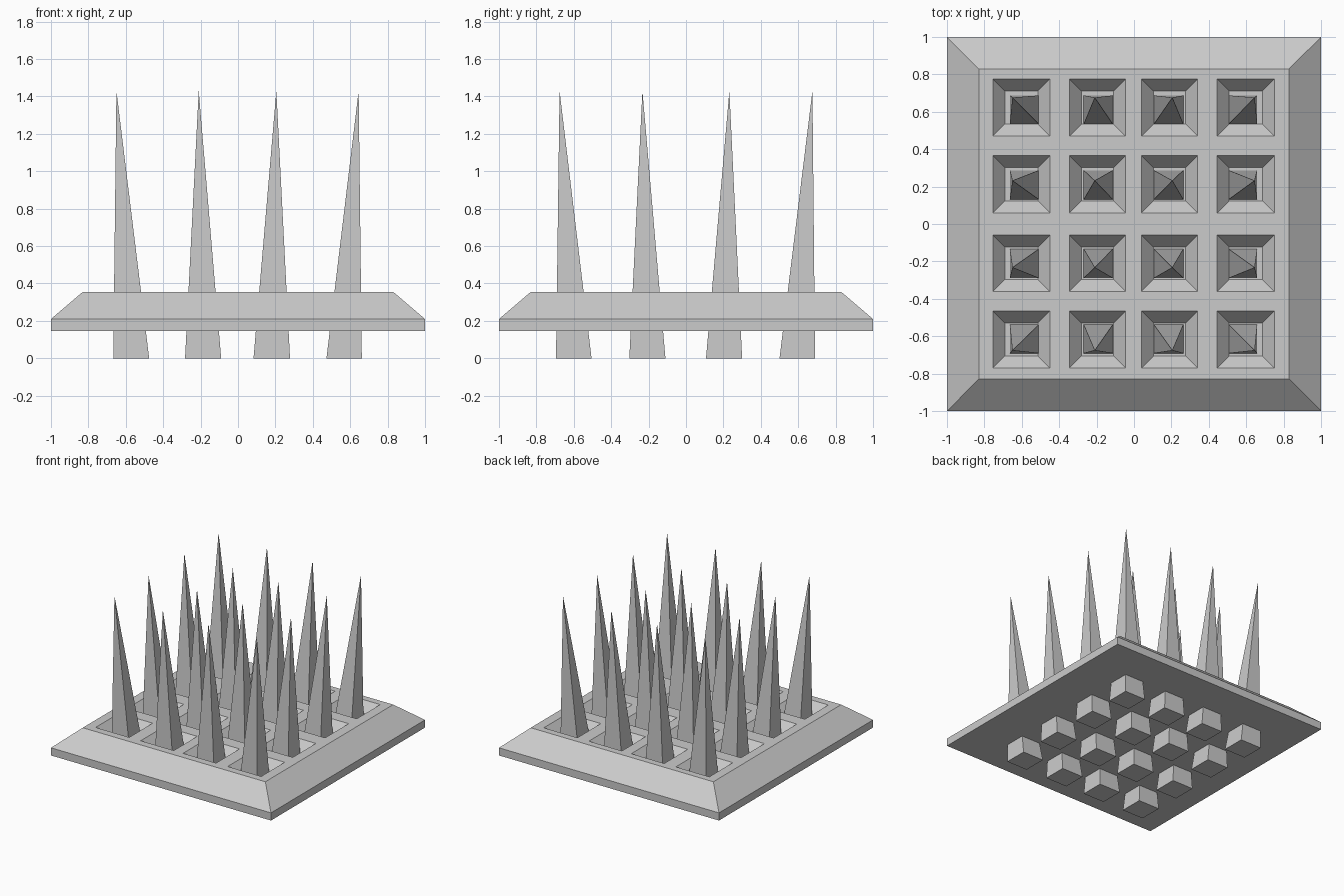
import bpy, bmesh

if "Cube" in bpy.data.objects:
    bpy.data.objects.remove(bpy.data.objects["Cube"])

# Flat stone grey for everything
grey = bpy.data.materials.new("stone grey")
grey.diffuse_color = (0.6, 0.6, 0.6, 1)
grey.use_nodes = True
grey.node_tree.nodes["Principled BSDF"].inputs["Base Color"].default_value = grey.diffuse_color

BOTTOM, RIM, TOP, FLOOR, TIP = 0.147, 0.21, 0.355, 0.28, 1.43
INNER = 0.83      # half width of the flat top
INSET = 0.064     # slope width of each pit wall


def finish(name, bm):
    bmesh.ops.remove_doubles(bm, verts=bm.verts, dist=1e-5)
    bmesh.ops.recalc_face_normals(bm, faces=bm.faces)
    mesh = bpy.data.meshes.new(name)
    bm.to_mesh(mesh)
    bm.free()
    mesh.materials.append(grey)
    obj = bpy.data.objects.new(name, mesh)
    bpy.context.collection.objects.link(obj)
    return obj


def rect(bm, x0, x1, y0, y1, z):
    return [bm.verts.new((x, y, z)) for x, y in ((x0, y0), (x1, y0), (x1, y1), (x0, y1))]


def bridge(bm, a, b):
    for i in range(4):
        j = (i + 1) % 4
        bm.faces.new((a[i], a[j], b[j], b[i]))


# Pit openings along each axis
pits_x = [(-0.755, -0.45), (-0.345, -0.045), (0.04, 0.34), (0.445, 0.75)]
pits_y = [(-0.77, -0.465), (-0.36, -0.06), (0.06, 0.365), (0.47, 0.775)]
cuts_x = [-INNER] + [v for p in pits_x for v in p] + [INNER]
cuts_y = [-INNER] + [v for p in pits_y for v in p] + [INNER]

# Base plate: closed bottom, short vertical rim and sloped border
bm = bmesh.new()
low = rect(bm, -1, 1, -1, 1, BOTTOM)
mid = rect(bm, -1, 1, -1, 1, RIM)
high = rect(bm, -INNER, INNER, -INNER, INNER, TOP)
bm.faces.new(low)
bridge(bm, low, mid)
bridge(bm, mid, high)

# Flat top in a grid; every odd cell sinks into a sloped pit
for i, (x0, x1) in enumerate(zip(cuts_x, cuts_x[1:])):
    for j, (y0, y1) in enumerate(zip(cuts_y, cuts_y[1:])):
        cell = rect(bm, x0, x1, y0, y1, TOP)
        if i % 2 and j % 2:
            floor = rect(bm, x0 + INSET, x1 - INSET, y0 + INSET, y1 - INSET, FLOOR)
            bridge(bm, cell, floor)
            bm.faces.new(floor)
        else:
            bm.faces.new(cell)
finish("base_plate", bm)

# Spikes: leaning pyramids through the plate, as (base start, base end, tip)
spikes_x = [(-0.667, -0.475, -0.65), (-0.283, -0.09, -0.21), (0.083, 0.278, 0.205), (0.473, 0.662, 0.645)]
spikes_y = [(-0.695, -0.505, -0.676), (-0.303, -0.11, -0.233), (0.107, 0.30, 0.232), (0.50, 0.69, 0.676)]
for r, (y0, y1, ty) in enumerate(spikes_y):
    for c, (x0, x1, tx) in enumerate(spikes_x):
        bm = bmesh.new()
        foot = rect(bm, x0, x1, y0, y1, 0)
        tip = bm.verts.new((tx, ty, TIP))
        bm.faces.new(foot)
        for i in range(4):
            bm.faces.new((foot[i], foot[(i + 1) % 4], tip))
        finish(f"spike_{r + 1}_{c + 1}", bm)
